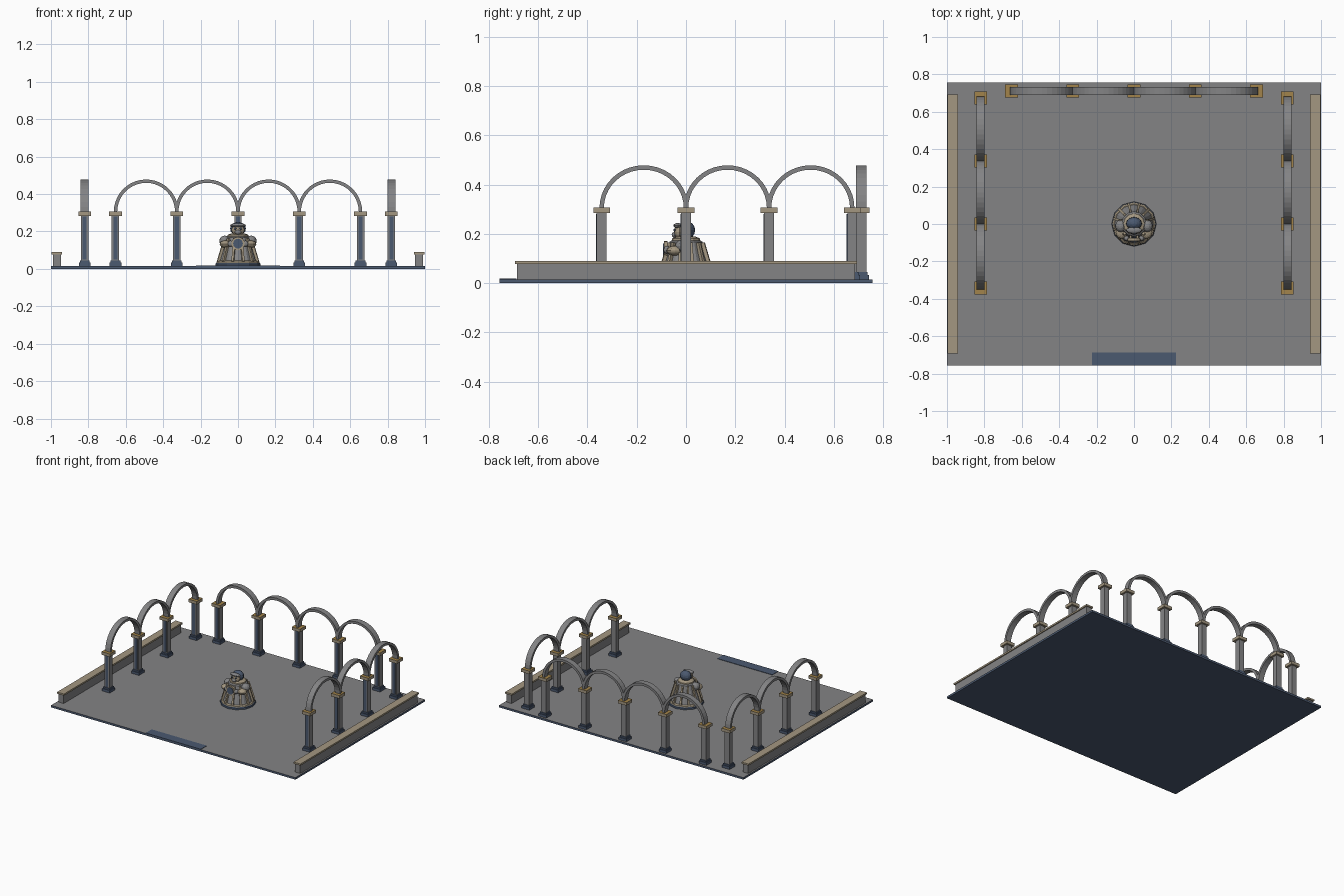
import bpy, bmesh, math
from mathutils import Vector

cube = bpy.data.objects.get("Cube")
if cube:
    bpy.data.objects.remove(cube, do_unlink=True)


def material(name, rgb):
    m = bpy.data.materials.new(name)
    m.use_nodes = True
    m.diffuse_color = (*rgb, 1)
    m.node_tree.nodes["Principled BSDF"].inputs["Base Color"].default_value = (*rgb, 1)
    return m


GREY = material("stone grey", (0.23, 0.23, 0.235))
TAN = material("sandstone", (0.37, 0.31, 0.22))
GOLD = material("ochre trim", (0.36, 0.23, 0.07))
BLUE = material("slate blue", (0.07, 0.1, 0.16))


def finish(bm, name, *mats):
    bmesh.ops.recalc_face_normals(bm, faces=bm.faces)
    mesh = bpy.data.meshes.new(name)
    bm.to_mesh(mesh)
    bm.free()
    for m in mats:
        mesh.materials.append(m)
    ob = bpy.data.objects.new(name, mesh)
    bpy.context.collection.objects.link(ob)
    return ob


def box(name, x, y, z0, z1, sx, sy, mat, top=None):
    """Box resting on z0; an optional second material covers its top."""
    bm = bmesh.new()
    bmesh.ops.create_cube(bm, size=1)
    for v in bm.verts:
        v.co = Vector((v.co.x * sx + x, v.co.y * sy + y, z1 if v.co.z > 0 else z0))
    bm.normal_update()
    if top:
        for f in bm.faces:
            f.material_index = int(f.normal.z > 0.5)
    return finish(bm, name, mat, *([top] if top else []))


def lathe(name, profile, sides, mat):
    """Flat-sided solid turned about the z axis."""
    bm = bmesh.new()
    rings = []
    for r, z in profile:
        rings.append([bm.verts.new((r * math.cos(math.tau * i / sides),
                                    r * math.sin(math.tau * i / sides), z)) for i in range(sides)])
    for a, b in zip(rings, rings[1:]):
        for i in range(sides):
            j = (i + 1) % sides
            bm.faces.new((a[i], a[j], b[j], b[i]))
    bm.faces.new(rings[0])
    bm.faces.new(rings[-1])
    return finish(bm, name, mat)


def ball(name, loc, scale, mat):
    bm = bmesh.new()
    bmesh.ops.create_uvsphere(bm, u_segments=12, v_segments=8, radius=1)
    ob = finish(bm, name, mat)
    ob.location, ob.scale = loc, scale
    return ob


def arch(name, p, q, n=20):
    """Half-ring of flat stone blocks spanning p to q."""
    p, q = Vector(p), Vector(q)
    mid, along = (p + q) / 2, (q - p).normalized()
    across = Vector((-along.y, along.x, 0))
    half = (q - p).length / 2
    bm = bmesh.new()
    rings = []
    for i in range(n + 1):
        a = math.pi * i / n
        ring = []
        for d, side in ((-0.009, -1), (0.009, -1), (0.009, 1), (-0.009, 1)):
            co = mid + along * (half + d) * math.cos(a) + across * side * 0.021
            co.z += (0.164 + d) * math.sin(a)
            ring.append(bm.verts.new(co))
        rings.append(ring)
    for a, b in zip(rings, rings[1:]):
        for k in range(4):
            m = (k + 1) % 4
            bm.faces.new((a[k], a[m], b[m], b[k]))
    bm.faces.new(rings[0])
    bm.faces.new(rings[-1])
    return finish(bm, name, GREY)


def column(name, x, y):
    box(name + "_foot", x, y, 0.015, 0.034, 0.062, 0.062, BLUE)
    box(name + "_plinth", x, y, 0.034, 0.045, 0.052, 0.052, BLUE)
    box(name + "_shaft", x, y, 0.045, 0.286, 0.04, 0.04, GREY)
    box(name + "_panel", x, y - 0.021, 0.05, 0.28, 0.022, 0.004, BLUE)
    box(name + "_capital", x, y, 0.284, 0.306, 0.068, 0.068, TAN, GOLD)


def arcade(name, points):
    for i, (x, y) in enumerate(points):
        column(f"{name}_column_{i}", x, y)
    for i, (a, b) in enumerate(zip(points, points[1:])):
        arch(f"{name}_arch_{i}", (*a, 0.305), (*b, 0.305))


# Courtyard floor and entrance strip
box("floor", 0, 0, 0, 0.015, 2, 1.514, BLUE, GREY)
box("entrance_strip", 0, -0.722, 0.015, 0.018, 0.45, 0.07, BLUE)

# Low side walls and side arcades
for side, s in (("left", 1), ("right", -1)):
    box(side + "_wall", s * 0.968, 0, 0.015, 0.078, 0.042, 1.37, GREY)
    box(side + "_wall_coping", s * 0.968, 0, 0.078, 0.09, 0.056, 1.385, TAN)
    arcade(side, [(s * 0.82, y) for y in (-0.342, 0, 0.337, 0.674)])

# Back arcade
arcade("back", [(0.3275 * i, 0.711) for i in range(-2, 3)])

# Statue: stepped base and ribbed robe
lathe("statue_base", [(0.12, 0.015), (0.12, 0.027), (0.112, 0.036)], 12, BLUE)
lathe("robe", [(0.108, 0.03), (0.092, 0.08), (0.077, 0.125), (0.066, 0.168), (0.045, 0.182)], 12, GREY)
lathe("robe_hem", [(0.117, 0.027), (0.115, 0.038), (0.107, 0.044)], 12, TAN)
for i in range(12):
    a = math.tau * (i + 0.5) / 12
    rib = box(f"robe_rib_{i}", 0, 0, -0.065, 0.065, 0.012, 0.024, TAN)
    rib.location = (0.085 * math.cos(a), 0.085 * math.sin(a), 0.1)
    rib.rotation_euler = (math.radians(17), 0, a - math.pi / 2)

# Arms, hands and round shield
for side, s in (("left", 1), ("right", -1)):
    ball(side + "_shoulder", (s * 0.07, -0.01, 0.15), (0.03, 0.034, 0.028), GREY)
    ball(side + "_forearm", (s * 0.066, -0.045, 0.132), (0.032, 0.034, 0.02), TAN)
    ball(side + "_hand", (s * 0.04, -0.077, 0.135), (0.015, 0.014, 0.016), GREY)
for name, r, depth, mat in (("shield_rim", 0.036, 0.014, TAN), ("shield_face", 0.026, 0.022, BLUE)):
    disc = lathe(name, [(r, -depth / 2), (r, depth / 2)], 16, mat)
    disc.location = (0, -0.083, 0.135)
    disc.rotation_euler.x = math.pi / 2

# Head, collar, face and brow
lathe("collar", [(0.058, 0.168), (0.056, 0.182), (0.036, 0.19)], 12, TAN)
ball("head", (0, 0.003, 0.215), (0.042, 0.034, 0.036), BLUE)
ball("face", (0, -0.027, 0.208), (0.035, 0.022, 0.031), TAN)
ball("brow", (0, -0.033, 0.233), (0.042, 0.018, 0.011), GREY)
ball("muzzle", (0, -0.046, 0.196), (0.018, 0.012, 0.012), GREY)
for side, s in (("left", 1), ("right", -1)):
    ball(side + "_eye", (s * 0.015, -0.046, 0.215), (0.007, 0.005, 0.006), BLUE)
